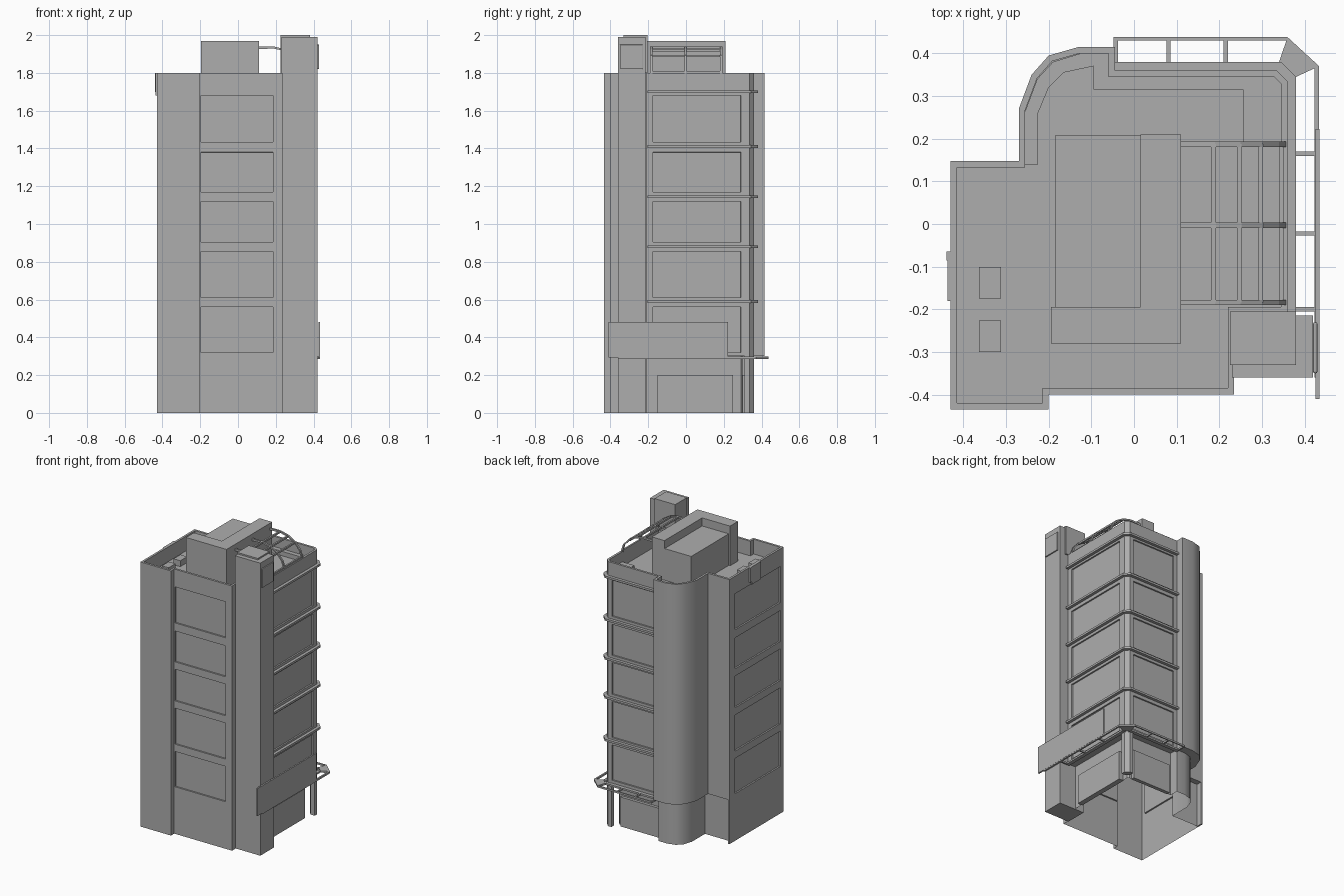
import bpy, bmesh, math
from mathutils import Vector

old = bpy.data.objects.get("Cube")
if old:
    bpy.data.objects.remove(old, do_unlink=True)

grey = bpy.data.materials.new("concrete_grey")
grey.use_nodes = True
grey.diffuse_color = (0.42, 0.42, 0.42, 1)
grey.node_tree.nodes["Principled BSDF"].inputs["Base Color"].default_value = (0.42, 0.42, 0.42, 1)


def finish(name, bm):
    mesh = bpy.data.meshes.new(name)
    bm.to_mesh(mesh)
    bm.free()
    mesh.materials.append(grey)
    ob = bpy.data.objects.new(name, mesh)
    bpy.context.collection.objects.link(ob)
    return ob


def prism(name, pts, lo, hi, axis="z"):
    """Extrude a flat outline along z, or an x-z outline along y."""
    bm = bmesh.new()
    place = (lambda p, h: (p[0], p[1], h)) if axis == "z" else (lambda p, h: (p[0], h, p[1]))
    a, b = ([bm.verts.new(place(p, h)) for p in pts] for h in (lo, hi))
    bm.faces.new(a)
    bm.faces.new(b[::-1])
    for i in range(len(pts)):
        j = (i + 1) % len(pts)
        bm.faces.new((a[i], a[j], b[j], b[i]))
    bmesh.ops.recalc_face_normals(bm, faces=bm.faces)
    return finish(name, bm)


def box(name, x, y, z):
    return prism(name, [(x[0], y[0]), (x[1], y[0]), (x[1], y[1]), (x[0], y[1])], *z)


def inset(loop, d):
    """Mitred inward offset of a counter-clockwise outline."""
    out = []
    for i, p in enumerate(loop):
        p, a, b = Vector(p), Vector(loop[i - 1]), Vector(loop[(i + 1) % len(loop)])
        u, v = (p - a).normalized(), (b - p).normalized()
        n, m = Vector((-u.y, u.x)), Vector((-v.y, v.x))
        out.append(tuple(p + (n + m) * d / (1 + n.dot(m))))
    return out


# Main shell: recessed ground floor, overhanging upper floors, parapet, deck
front = [(-.43, -.435), (-.2, -.435), (-.2, -.4), (.235, -.4), (.235, -.21)]
upper = front + [(.36, -.21), (.36, .335), (.335, .36), (-.045, .36), (-.045, .415),
                 (-.13, .415), (-.2, .395), (-.24, .35), (-.27, .27), (-.27, .148), (-.43, .148)]
lower = front + [(.3, -.21), (.3, .29), (.29, .3), (-.045, .3), (-.045, .36),
                 (-.11, .36), (-.165, .345), (-.2, .31), (-.22, .25), (-.22, .11), (-.43, .11)]
rim = inset(upper, .015)
layers = [(lower, 0), (lower, .3), (upper, .3), (upper, 1.8), (rim, 1.8), (rim, 1.7)]

bm = bmesh.new()
cache = {}


def vert(p, z):
    key = (round(p[0], 4), round(p[1], 4), z)
    if key not in cache:
        cache[key] = bm.verts.new(key)
    return cache[key]


n = len(upper)
for (la, za), (lb, zb) in zip(layers, layers[1:]):
    for i in range(n):
        j = (i + 1) % n
        vs = list(dict.fromkeys((vert(la[i], za), vert(la[j], za), vert(lb[j], zb), vert(lb[i], zb))))
        if len(vs) > 2:
            bm.faces.new(vs)
bm.faces.new([vert(p, 1.7) for p in rim])

# Recessed windows: five floors on each of four walls
floors = [(.32, .56), (.61, .855), (.905, 1.12), (1.17, 1.38), (1.435, 1.68)]
walls = [((0, -1, 0), -.4, (-.195, .185)), ((1, 0, 0), .36, (-.175, .29)),
         ((0, 1, 0), .36, (-.02, .305)), ((-1, 0, 0), -.43, (-.4, .085))]
for normal, pos, span in walls:
    normal = Vector(normal)
    k = 0 if normal.x else 1

    def wall_faces():
        bm.normal_update()
        return [f for f in bm.faces if f.normal.dot(normal) > .99 and f.calc_area() > 1e-5
                and all(abs(v.co[k] - pos) < 1e-3 for v in f.verts)
                and f.calc_center_median().z > .3]

    cuts = [(2, z) for pair in floors for z in pair] + [(1 - k, s) for s in span]
    for axis, value in cuts:
        fs = wall_faces()
        geom = list({g for f in fs for g in [f, *f.edges, *f.verts]})
        co, no = Vector((0, 0, 0)), Vector((0, 0, 0))
        co[axis], no[axis] = value, 1
        bmesh.ops.bisect_plane(bm, geom=geom, dist=1e-5, plane_co=co, plane_no=no)
    panes = []
    for f in wall_faces():
        c = f.calc_center_bounds()
        if span[0] < c[1 - k] < span[1] and any(a < c.z < b for a, b in floors):
            panes.append(f)
    bmesh.ops.inset_individual(bm, faces=panes, thickness=0.0005, depth=-.01)

shell = finish("building_shell", bm)
bpy.context.view_layer.objects.active = shell
shell.select_set(True)
bpy.ops.object.shade_smooth_by_angle(angle=math.radians(35))
shell.select_set(False)

# Floor ledges around the two glazed sides
ledge = [(.38, -.205), (.38, .345), (.345, .38), (-.045, .38),
         (-.045, .355), (.33, .355), (.355, .33), (.355, -.205)]
for i, z in enumerate((.59, .88, 1.145, 1.41, 1.7)):
    prism(f"floor_ledge_{i + 1}", ledge, z - .007, z + .007)

# Ground floor: corner pillar, shopfronts and side fin
prism("corner_pillar", [(.33, .31), (.36, .31), (.36, .335), (.335, .36), (.31, .36), (.31, .33)], 0, .3)
box("side_shopfront", (.295, .33), (-.15, .25), (0, .2))
box("back_shopfront", (-.02, .27), (.295, .32), (0, .2))
box("side_fin", (-.43, -.42), (.11, .148), (0, .3))

# Stair tower with cap and small plate
box("stair_tower", (.23, .42), (-.36, -.215), (0, 1.99))
box("tower_cap", (.225, .38), (-.33, -.205), (1.8, 2))
plate = box("tower_plate", (.42, .43), (-.35, -.23), (1.82, 1.95))
bevel = plate.modifiers.new("rounding", "BEVEL")
bevel.width, bevel.segments = .004, 2

# Canopy frame above the ground floor, with fascia board
z = (.286, .298)
box("canopy_side_rail", (.423, .434), (-.36, .37), z)
box("canopy_back_rail", (-.048, .36), (.43, .438), z)
box("canopy_side_inner_rail", (.355, .38), (-.205, .345), z)
box("canopy_back_inner_rail", (-.048, .345), (.355, .38), z)
prism("canopy_corner", [(.34, .38), (.36, .438), (.434, .37), (.38, .345)], *z)
for i, x in enumerate((-.043, .081, .215)):
    box(f"canopy_back_bar_{i + 1}", (x - .005, x + .005), (.375, .435), z)
for i, y in enumerate((-.2, -.022, .165)):
    box(f"canopy_side_bar_{i + 1}", (.375, .43), (y - .005, y + .005), z)
box("fascia_board", (.425, .435), (-.41, .223), (.293, .48))

# Roof: raised border, plant room, hatches and wall bracket
border = [(.345, .19), (.345, .33), (.33, .345), (-.06, .345), (-.06, .4), (-.125, .4), (-.19, .38),
          (-.227, .34), (-.255, .265), (-.255, .14), (-.225, .14), (-.225, .26), (-.2, .32),
          (-.165, .355), (-.095, .37), (-.095, .315), (.255, .315), (.255, .19)]
prism("roof_border", border, 1.69, 1.73)
prism("plant_room", [(-.195, -.28), (.11, -.28), (.11, .21), (.015, .21), (.015, -.195), (-.195, -.195)], 1.69, 1.97)
box("plant_room_annex", (-.185, .016), (-.196, .208), (1.69, 1.915))
for i, y in enumerate((-.3, -.175)):
    box(f"roof_hatch_{i + 1}", (-.363, -.312), (y, y + .074), (1.69, 1.74))
box("bracket_plate", (-.437, -.429), (-.18, -.085), (1.68, 1.8))
box("bracket_arm", (-.439, -.429), (-.085, -.065), (1.7, 1.8))

# Curved pergola
arc = [(.1, 1.94), (.19, 1.94), (.25, 1.925), (.3, 1.895), (.34, 1.85), (.36, 1.79)]
inner = [(x - .012 * i / 5, z - .014 * (1 - i / 5)) for i, (x, z) in enumerate(arc)]
for i, y in enumerate((-.184, -.003, .187)):
    prism(f"pergola_rib_{i + 1}", arc + inner[::-1], y - .006, y + .006, "y")
for i, (x, z) in enumerate(arc[1:4] + [(.35, 1.81)]):
    box(f"pergola_purlin_{i + 1}", (x - .009, x + .002), (-.184, .187), (z - .012, z))
